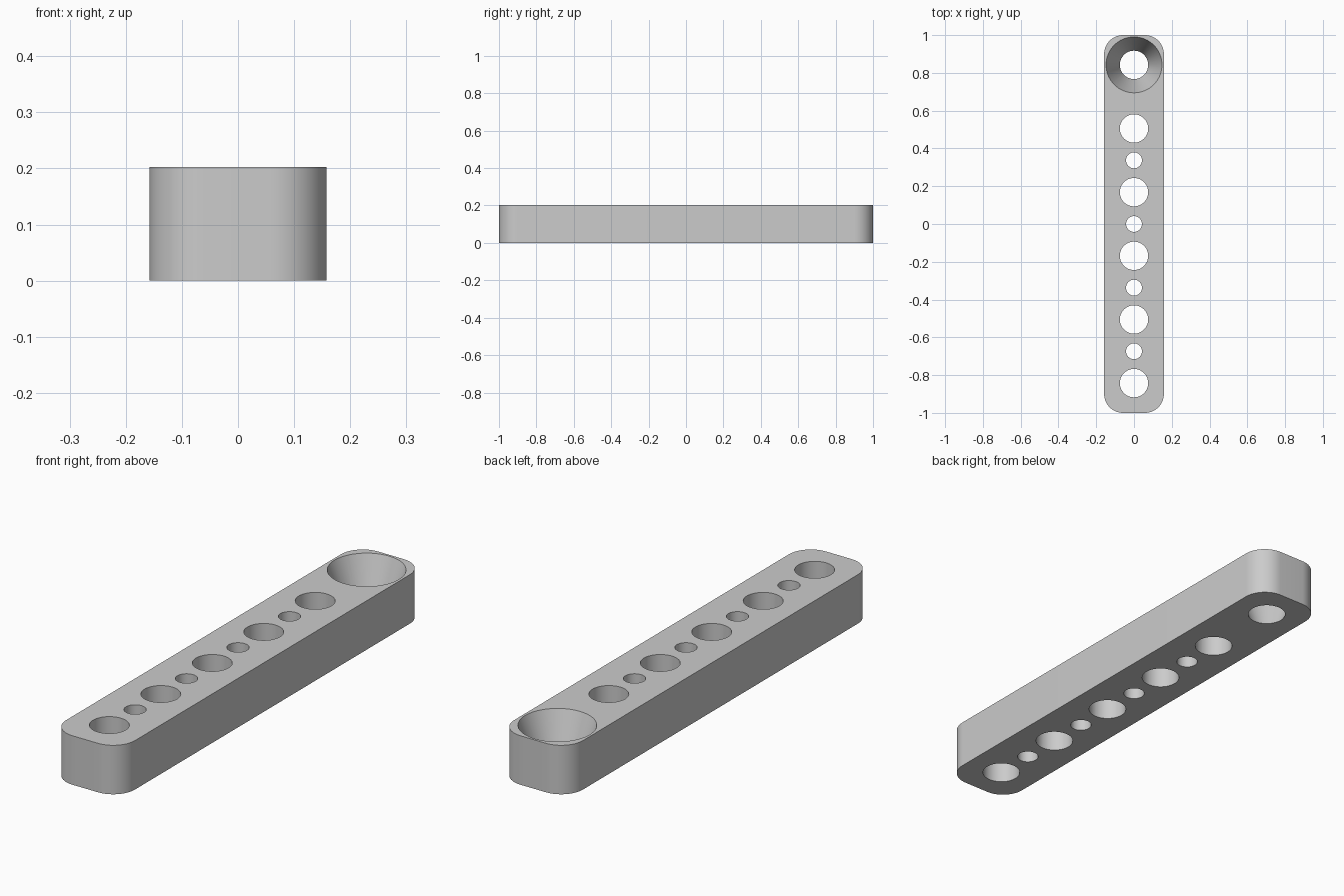
import bpy
import bmesh
from math import radians
from mathutils import Matrix

cube = bpy.data.objects.get("Cube")
if cube:
    bpy.data.objects.remove(cube, do_unlink=True)

WIDTH, LENGTH, HEIGHT = 0.316, 2.0, 0.203
CORNER = 0.1
BIG, SMALL, FLARE = 0.075, 0.042, 0.148
PITCH = 0.337
MARGIN = 0.02

grey = bpy.data.materials.new("light grey")
grey.use_nodes = True
colour = (0.6, 0.6, 0.6, 1)
grey.diffuse_color = colour
grey.node_tree.nodes["Principled BSDF"].inputs["Base Color"].default_value = colour


def make_object(name, bm):
    mesh = bpy.data.meshes.new(name)
    bm.to_mesh(mesh)
    bm.free()
    mesh.materials.append(grey)
    obj = bpy.data.objects.new(name, mesh)
    bpy.context.collection.objects.link(obj)
    return obj


def add_hole(bm, y, bottom, top):
    """Tapered plug that runs past both faces, keeping its radii at the faces."""
    extra = (top - bottom) * MARGIN / HEIGHT
    bmesh.ops.create_cone(
        bm, cap_ends=True, segments=64,
        radius1=bottom - extra, radius2=top + extra,
        depth=HEIGHT + 2 * MARGIN,
        matrix=Matrix.Translation((0, y, HEIGHT / 2)))


# Bar with rounded vertical corners
bm = bmesh.new()
bmesh.ops.create_cube(bm, size=1)
bmesh.ops.scale(bm, vec=(WIDTH, LENGTH, HEIGHT), verts=bm.verts)
bmesh.ops.translate(bm, vec=(0, 0, HEIGHT / 2), verts=bm.verts)
uprights = [e for e in bm.edges
            if abs(e.verts[0].co.z - e.verts[1].co.z) > HEIGHT / 2]
bmesh.ops.bevel(bm, geom=uprights, offset=CORNER, segments=16,
                profile=0.5, affect='EDGES')
bar = make_object("perforated_bar", bm)

# Row of alternating large and small holes, with a flared hole at the back
bm = bmesh.new()
for i in range(6):
    y = (i - 2.5) * PITCH
    add_hole(bm, y, BIG, FLARE if i == 5 else BIG)
    if i < 4:
        add_hole(bm, y + PITCH / 2, SMALL, SMALL)
cutter = make_object("hole_cutter", bm)
cutter.hide_render = True

cut = bar.modifiers.new("holes", 'BOOLEAN')
cut.operation = 'DIFFERENCE'
cut.solver = 'EXACT'
cut.object = cutter

bpy.ops.object.select_all(action='DESELECT')
bar.select_set(True)
bpy.context.view_layer.objects.active = bar
bpy.ops.object.modifier_apply(modifier=cut.name)
bpy.data.objects.remove(cutter, do_unlink=True)
bpy.ops.object.shade_smooth_by_angle(angle=radians(30))
